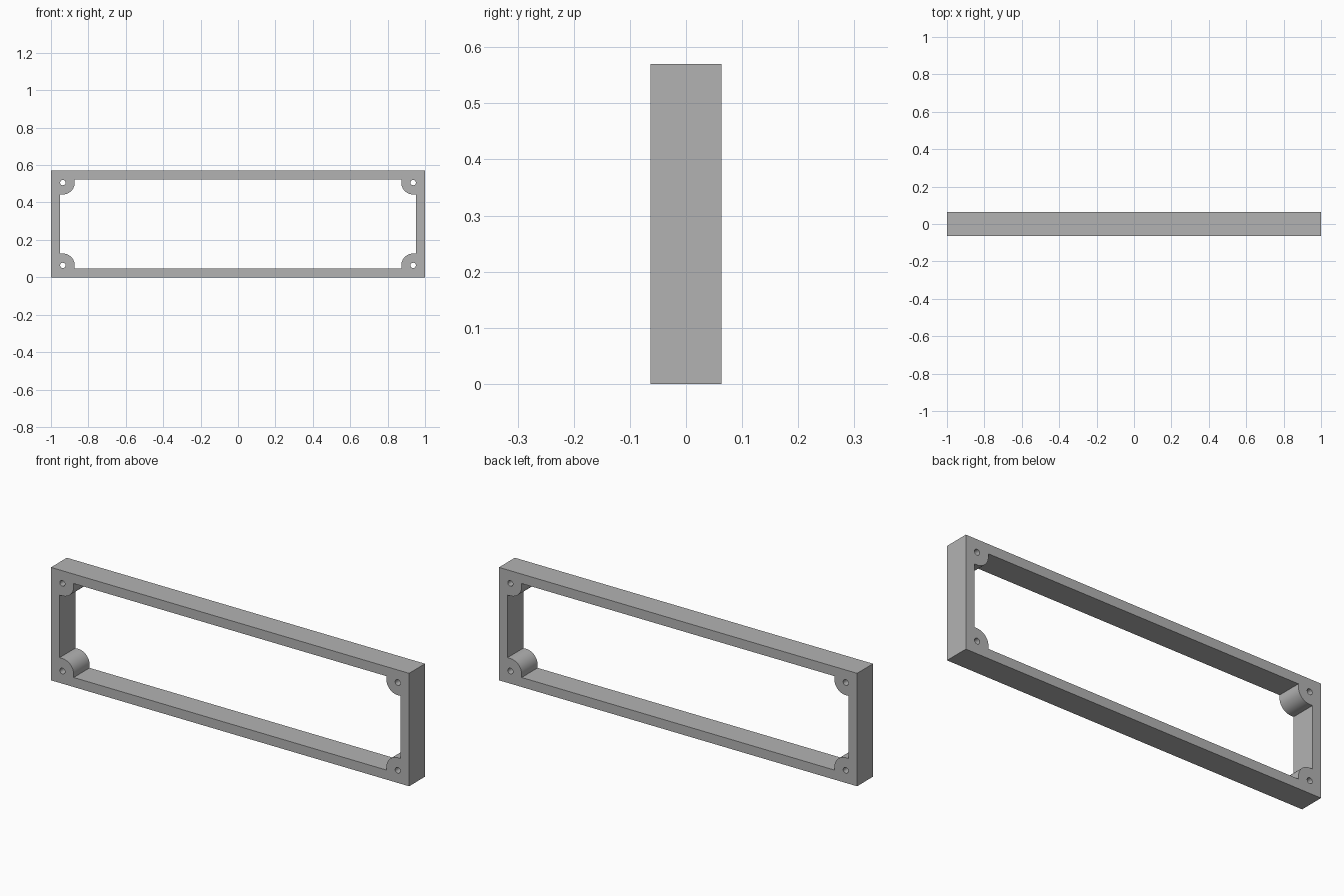
import bpy, bmesh
from math import pi, cos, sin, radians

cube = bpy.data.objects.get("Cube")
if cube:
    bpy.data.objects.remove(cube, do_unlink=True)

WIDTH, HEIGHT, DEPTH = 2.0, 0.57, 0.127
WALL = 0.048          # frame thickness
BOSS = 0.0635         # screw boss radius, also its distance from the outer edges
HOLE = 0.0145         # screw hole radius
ARC_STEPS, HOLE_STEPS = 16, 32

grey = bpy.data.materials.new("plain grey")
grey.use_nodes = True
colour = (0.45, 0.45, 0.45, 1)
grey.diffuse_color = colour
grey.node_tree.nodes["Principled BSDF"].inputs["Base Color"].default_value = colour


def arc(cx, cz, radius, start, sweep, steps):
    angles = [start + sweep * i / steps for i in range(steps + 1)]
    return [(cx + radius * cos(a), cz + radius * sin(a)) for a in angles]


def add_loop(bm, points):
    verts = [bm.verts.new((x, -DEPTH / 2, z)) for x, z in points]
    for a, b in zip(verts, verts[1:] + verts[:1]):
        bm.edges.new((a, b))


bm = bmesh.new()
half = WIDTH / 2

# Outer rectangle
add_loop(bm, [(-half, 0), (half, 0), (half, HEIGHT), (-half, HEIGHT)])

# Opening with a rounded boss in each corner, plus the screw holes
opening = []
for sx, sz in ((-1, -1), (1, -1), (1, 1), (-1, 1)):
    def place(p):
        # p is measured inward from the outer corner
        return (sx * (half - p[0]), HEIGHT / 2 + sz * (HEIGHT / 2 - p[1]))

    boss = [(2 * BOSS, WALL)] + arc(BOSS, BOSS, BOSS, 0, pi / 2, ARC_STEPS)
    boss.append((WALL, 2 * BOSS))
    if sx * sz > 0:
        boss.reverse()   # keep the loop running the same way round
    opening += [place(p) for p in boss]
    hole = arc(BOSS, BOSS, HOLE, 0, 2 * pi, HOLE_STEPS)[:-1]
    add_loop(bm, [place(p) for p in hole])

# Each corner must be entered from the side the previous one leaves
opening_ok = opening if opening[0][0] < opening[ARC_STEPS + 2][0] else [
    p for k in range(4)
    for p in reversed(opening[k * (ARC_STEPS + 3):(k + 1) * (ARC_STEPS + 3)])]
add_loop(bm, opening_ok)

# Fill the front face and extrude it to full depth
bmesh.ops.triangle_fill(bm, edges=bm.edges[:], use_beauty=True, normal=(0, -1, 0))
result = bmesh.ops.extrude_face_region(bm, geom=bm.faces[:], use_keep_orig=True)
moved = [g for g in result["geom"] if isinstance(g, bmesh.types.BMVert)]
bmesh.ops.translate(bm, verts=moved, vec=(0, DEPTH, 0))
bmesh.ops.recalc_face_normals(bm, faces=bm.faces[:])

mesh = bpy.data.meshes.new("spacer_frame")
bm.to_mesh(mesh)
bm.free()
mesh.materials.append(grey)
frame = bpy.data.objects.new("spacer_frame", mesh)
bpy.context.collection.objects.link(frame)

bpy.ops.object.select_all(action="DESELECT")
frame.select_set(True)
bpy.context.view_layer.objects.active = frame
bpy.ops.object.shade_smooth_by_angle(angle=radians(30))
